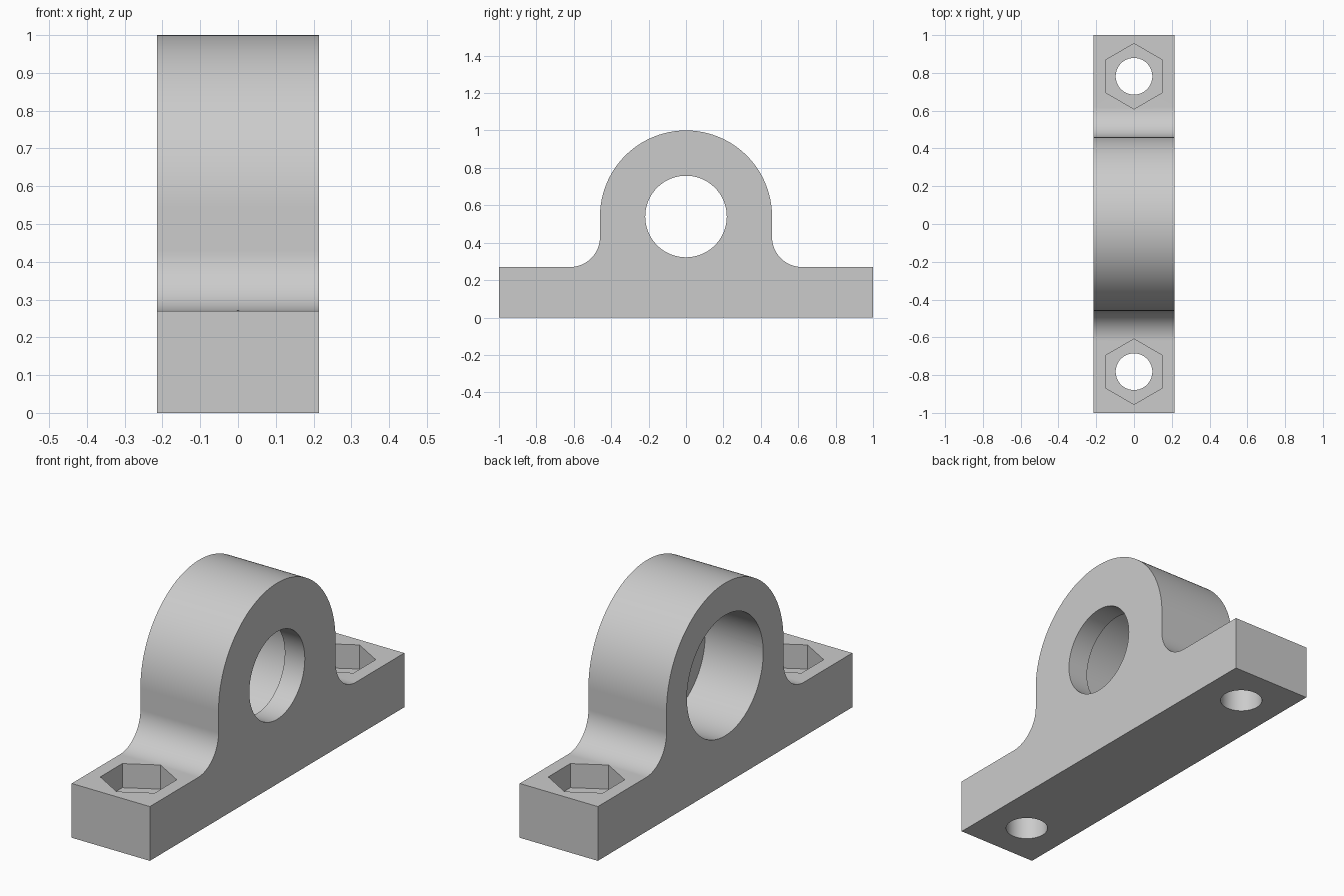
import bpy, bmesh
from math import sin, cos, pi, radians
from mathutils import Matrix

cube = bpy.data.objects.get("Cube")
if cube:
    bpy.data.objects.remove(cube, do_unlink=True)

HALF_W = 0.215          # half width along x
BASE_Z = 0.27           # top of the feet
AXIS_Z, OUTER_R = 0.54, 0.46
FILLET = 0.16
BOLT_Y = 0.782
LIP = 0.11              # thickness of the retaining lip on the +x side
POCKET = 0.12           # depth of the hexagonal nut pockets

grey = bpy.data.materials.new("plain grey")
grey.use_nodes = True
grey.diffuse_color = (0.6, 0.6, 0.6, 1)
grey.node_tree.nodes["Principled BSDF"].inputs["Base Color"].default_value = (0.6, 0.6, 0.6, 1)


def add_object(name, bm):
    bmesh.ops.recalc_face_normals(bm, faces=bm.faces)
    mesh = bpy.data.meshes.new(name)
    bm.to_mesh(mesh)
    bm.free()
    mesh.materials.append(grey)
    obj = bpy.data.objects.new(name, mesh)
    bpy.context.collection.objects.link(obj)
    return obj


def arc(cy, cz, r, start, end, steps):
    angles = [radians(start + (end - start) * i / steps) for i in range(steps + 1)]
    return [(cy + r * cos(a), cz + r * sin(a)) for a in angles]


def cylinder(name, sides, radius, low, high, matrix):
    """Prism along the local z axis from low to high."""
    bm = bmesh.new()
    shift = Matrix.Translation((0, 0, (low + high) / 2))
    bmesh.ops.create_cone(bm, cap_ends=True, segments=sides, radius1=radius,
                          radius2=radius, depth=high - low, matrix=matrix @ shift)
    return add_object(name, bm)


# Bearing block: half outline mirrored in y, then extruded across the width
half = [(1, 0), (1, BASE_Z)]
half += arc(OUTER_R + FILLET, BASE_Z + FILLET, FILLET, 270, 180, 20)
half += arc(0, AXIS_Z, OUTER_R, 0, 90, 40)
outline = half + [(-y, z) for y, z in reversed(half[:-1])]
bm = bmesh.new()
face = bm.faces.new([bm.verts.new((-HALF_W, y, z)) for y, z in outline])
side = bmesh.ops.extrude_face_region(bm, geom=[face])
bmesh.ops.translate(bm, vec=(2 * HALF_W, 0, 0),
                    verts=[v for v in side["geom"] if isinstance(v, bmesh.types.BMVert)])
block = add_object("pillow_block", bm)

# Cutters: stepped bore along x, and a bolt hole with nut pocket in each foot
axis = Matrix.Translation((0, 0, AXIS_Z)) @ Matrix.Rotation(pi / 2, 4, "Y")
cutters = [
    cylinder("shaft_hole_cutter", 96, 0.218, -0.3, 0.3, axis),
    cylinder("bearing_seat_cutter", 96, 0.30, -0.3, HALF_W - LIP, axis),
]
for label, sign in (("front", -1), ("back", 1)):
    foot = Matrix.Translation((0, sign * BOLT_Y, 0))
    cutters += [
        cylinder(label + "_bolt_hole_cutter", 64, 0.097, -0.1, 0.5, foot),
        cylinder(label + "_nut_pocket_cutter", 6, 0.173, BASE_Z - POCKET, 0.5, foot),
    ]
for cutter in cutters:
    cutter.hide_render = True
    mod = block.modifiers.new(cutter.name, "BOOLEAN")
    mod.operation, mod.solver, mod.object = "DIFFERENCE", "EXACT", cutter

# Bake the cuts, drop the helpers, and smooth the round surfaces
bpy.ops.object.select_all(action="DESELECT")
block.select_set(True)
bpy.context.view_layer.objects.active = block
bpy.ops.object.convert(target="MESH")
for cutter in cutters:
    bpy.data.objects.remove(cutter, do_unlink=True)
bpy.ops.object.shade_smooth_by_angle(angle=radians(30))
normals = block.modifiers.new("clean shading", "WEIGHTED_NORMAL")
normals.keep_sharp = True
